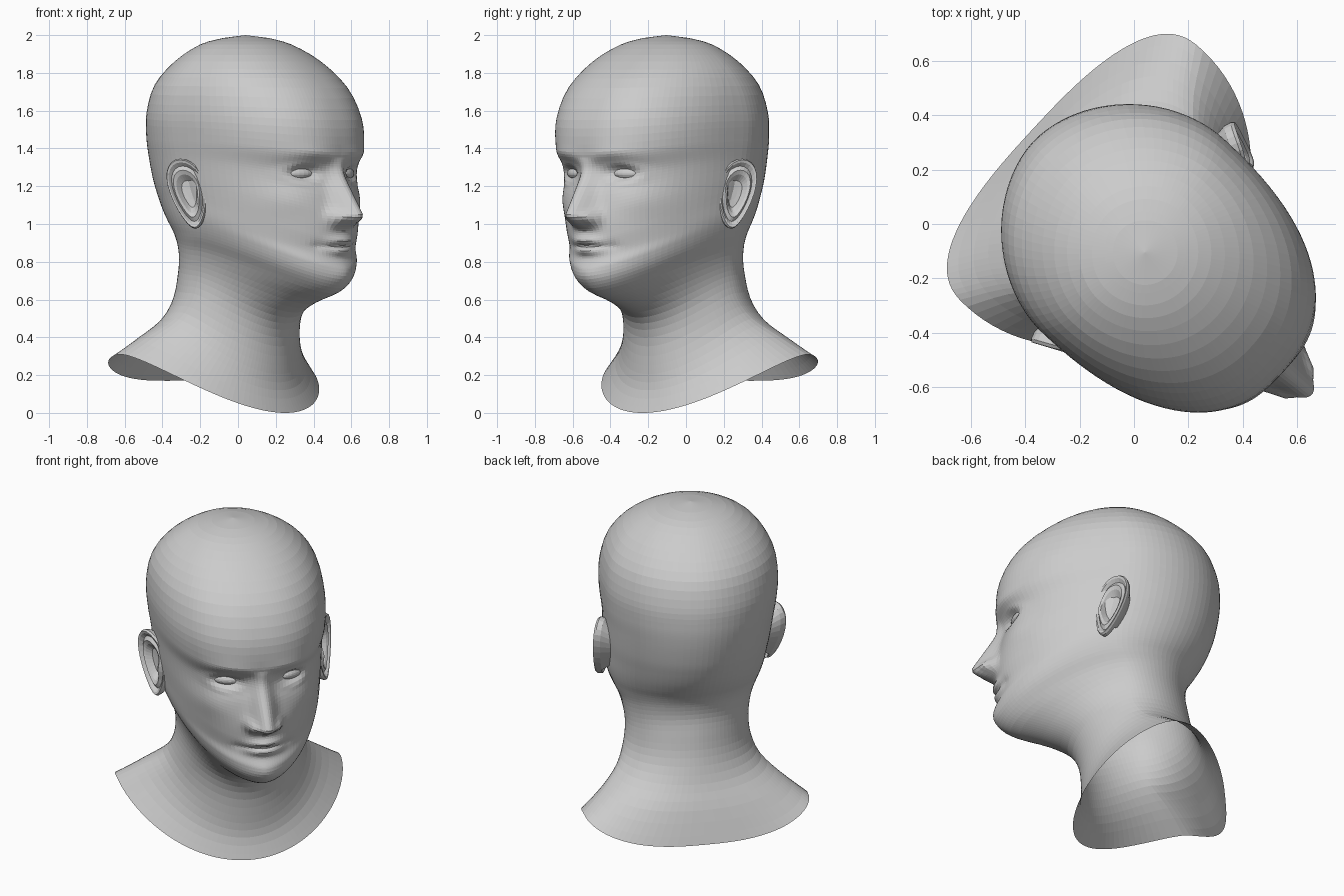
import bpy, bmesh
from math import sin, cos, pi, exp, sqrt, radians
from mathutils import Vector, Matrix

if "Cube" in bpy.data.objects:
    bpy.data.objects.remove(bpy.data.objects["Cube"])

ROT = Matrix.Rotation(radians(47.3), 3, 'Z')    # the bust faces front-left


def place(x, y, z):
    """Bust space (face towards -y) to world: slight head lean, then turn."""
    return ROT @ Vector((x - 0.033 * max(0.0, z - 0.5), y, z))


def make_object(name, bm):
    bmesh.ops.recalc_face_normals(bm, faces=bm.faces)
    me = bpy.data.meshes.new(name)
    bm.to_mesh(me)
    bm.free()
    ob = bpy.data.objects.new(name, me)
    bpy.context.collection.objects.link(ob)
    return ob


def spline(pts, t):
    """Catmull-Rom through tuples, t in key units."""
    n = len(pts) - 1
    i = min(int(t), n - 1)
    f = t - i
    a, b, c, d = (pts[max(0, min(n, k))] for k in (i - 1, i, i + 1, i + 2))
    return [0.5 * (2 * q + (r - p) * f + (2 * p - 5 * q + 4 * r - s) * f * f
                   + (3 * q - p - 3 * r + s) * f ** 3)
            for p, q, r, s in zip(a, b, c, d)]


def bridge(bm, rings):
    for a, b in zip(rings, rings[1:]):
        n = len(a)
        for j in range(n):
            bm.faces.new((a[j], a[(j + 1) % n], b[(j + 1) % n], b[j]))


def gauss(x, z, cx, cz, sx, sz):
    return exp(-((x - cx) / sx) ** 2 - ((z - cz) / sz) ** 2)


def smooth(a, b, v):
    t = max(0.0, min(1.0, (v - a) / (b - a)))
    return t * t * (3 - 2 * t)


# Profile curves from hem to crown: front (y, z, squareness)
FRONT = [(-.34, 0, 1), (-.30, .12, 1), (-.295, .25, 1), (-.31, .40, 1), (-.37, .505, 1),
         (-.51, .575, 1.08), (-.69, .632, 1.12), (-.76, .69, 1.1), (-.775, .76, 1.08),
         (-.755, .83, 1.06), (-.77, .93, 1.03), (-.77, 1.05, 1), (-.74, 1.25, .93),
         (-.77, 1.38, .85), (-.757, 1.55, .85), (-.67, 1.72, .9), (-.51, 1.86, .96),
         (-.345, 1.95, 1), (-.22, 1.985, 1)]
# side (half width, y, z)
SIDE = [(.64, .25, .31), (.505, .17, .41), (.405, .08, .50), (.36, .02, .60), (.345, 0, .70),
        (.35, -.02, .78), (.37, -.05, .86), (.405, -.09, .93), (.428, -.1, .99),
        (.442, -.1, 1.05), (.45, -.08, 1.13), (.46, -.06, 1.22), (.47, -.04, 1.34),
        (.482, -.03, 1.45), (.487, -.03, 1.58), (.46, -.05, 1.73), (.375, -.08, 1.86),
        (.245, -.09, 1.95), (.12, -.1, 1.985)]
# back (y, z)
BACK = [(.51, .17), (.44, .35), (.375, .48), (.325, .62), (.30, .74), (.285, .84), (.295, .92),
        (.32, .98), (.36, 1.04), (.395, 1.10), (.425, 1.17), (.45, 1.25), (.472, 1.37),
        (.478, 1.48), (.465, 1.60), (.41, 1.74), (.29, 1.86), (.145, 1.95), (.02, 1.985)]


def face_relief(x, z):
    """Forward displacement of the face features."""
    x = abs(x)
    # nose ridge, tip and wings
    s = max(0.0, min(1.0, (1.35 - z) / 0.30))
    d = 0.135 * s * smooth(.955, 1.045, z) * exp(-(x / (.045 + .024 * s)) ** 2.4)
    d += .045 * gauss(x, z, .078, 1.035, .028, .035)
    # eye sockets, lids, brows
    d -= .052 * gauss(x, z, .165, 1.275, .10, .06)
    e = sqrt(((x - .19) / .09) ** 2 + ((z - 1.268) / .045) ** 2)
    d += .011 * exp(-((e - 1.05) / .45) ** 2)
    d += .010 * gauss(x, z, .17, 1.36 + .1 * min(x, .2), .12, .04)
    # cheekbones, lips, chin
    d += .015 * gauss(x, z, .29, 1.13, .10, .08)
    d += .022 * gauss(x, z, 0, .912, .09, .022) + .022 * gauss(x, z, 0, .855, .08, .022)
    d -= .012 * gauss(x, z, 0, .882, .11, .011)
    d -= .008 * gauss(x, z, .14, .885, .03, .03)
    d += .012 * gauss(x, z, 0, .735, .08, .05)
    return d


# Head, neck and shoulder skin (open hem)
bm = bmesh.new()
N = 104
params = []
for k in range(len(FRONT) - 1):
    sub = 10 if 8 <= k <= 12 else 4 if k in (6, 7, 13) else 3
    params += [k + i / sub for i in range(sub)]
params.append(len(FRONT) - 1)
rings = []
for t in params:
    yf, zf, pf = spline(FRONT, t)
    w, ys, zs = spline(SIDE, t)
    yb, zb = spline(BACK, t)
    pb = min(1.06, .75 + .12 * t)
    ring = []
    for j in range(N):
        u = 2 * j / N - 1
        a = pi * abs(u) ** 1.35
        front = a < pi / 2
        p = pf if front else pb
        c, s = abs(cos(a)), abs(sin(a))
        ye, ze = (yf, zf) if front else (yb, zb)
        x = w * s ** p * (1 if u > 0 else -1)
        y = ys + (ye - ys) * c ** p
        z = zs + (ze - zs) * c ** 1.5
        if front and zf > .6:
            y -= face_relief(x, z) * smooth(-.3, -.5, y)
        ring.append(bm.verts.new(place(x, y, z)))
    rings.append(ring)
bridge(bm, rings)
apex = bm.verts.new(place(0, -.1, 2.0))
for j in range(N):
    bm.faces.new((rings[-1][j], rings[-1][(j + 1) % N], apex))
make_object("head_and_neck", bm)

# Eyeballs and ears, one per side
EAR_RINGS = [(.15, -.03), (.38, -.028), (.55, .002), (.67, .012), (.79, -.002),
             (.89, .016), (.96, .02), (1, .008), (.97, -.02), (.7, -.075)]
for side, label in ((1, "left"), (-1, "right")):
    bm = bmesh.new()
    bmesh.ops.create_uvsphere(bm, u_segments=20, v_segments=12, radius=1)
    for v in bm.verts:
        x, y, z = v.co
        v.co = place(side * (.187 + .08 * x), -.618 + .055 * y + .03 * x, 1.268 + .036 * z)
    make_object(label + "_eye", bm)

    bm = bmesh.new()
    back = Vector((.45, .90, 0)).normalized()
    up = Vector((.06, .2, 1)).normalized()
    out = back.cross(up).normalized()
    centre = Vector((.485, -.11, 1.16))
    rings = []
    for rho, h in EAR_RINGS:
        ring = []
        for j in range(28):
            a = 2 * pi * j / 28
            cu, cv = rho * cos(a), rho * sin(a)
            width = .098 + .03 * sin(a)              # narrower towards the lobe
            n = h + .022 * gauss(cu, cv, -.6, -.1, .2, .25)   # tragus
            if cu < 0:
                n -= .025 * cu * cu                   # front edge sinks into the cheek
            if cv < -.55 and rho < .9:
                n = max(n, -.004)                     # full lobe
            q = centre + back * cu * width + up * cv * .19 + out * n
            ring.append(bm.verts.new(place(side * q.x, q.y, q.z)))
        rings.append(ring)
    bridge(bm, rings)
    bm.faces.new(rings[0])
    make_object(label + "_ear", bm)
